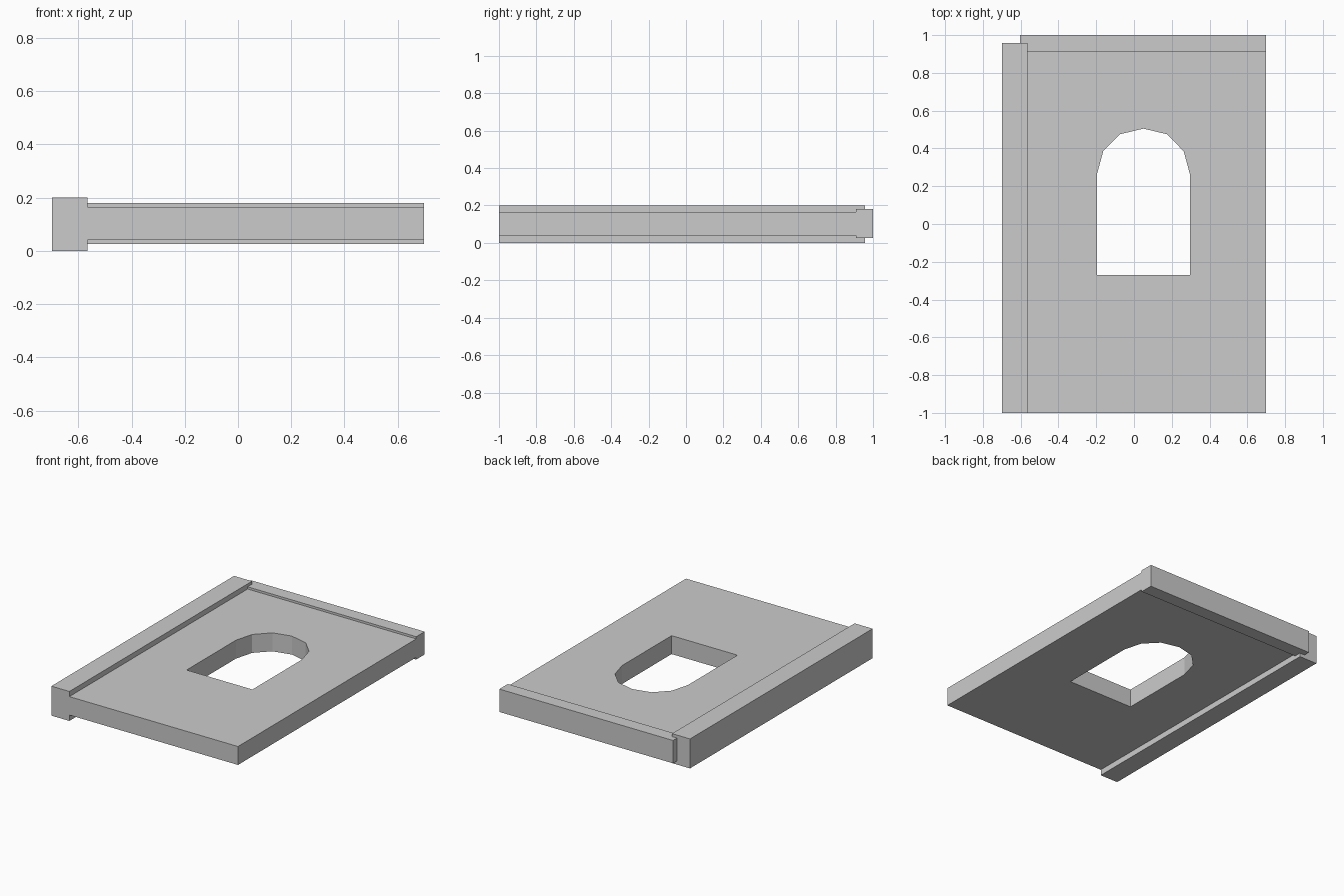
import bpy, bmesh

if "Cube" in bpy.data.objects:
    bpy.data.objects.remove(bpy.data.objects["Cube"])


def finish(name, bm):
    bmesh.ops.recalc_face_normals(bm, faces=bm.faces)
    mesh = bpy.data.meshes.new(name)
    bm.to_mesh(mesh)
    bm.free()
    obj = bpy.data.objects.new(name, mesh)
    bpy.context.collection.objects.link(obj)
    return obj


def box(name, lo, hi):
    bm = bmesh.new()
    bmesh.ops.create_cube(bm, size=1)
    for v in bm.verts:
        v.co = [(a + b) / 2 + c * (b - a) for a, b, c in zip(lo, hi, v.co)]
    return finish(name, bm)


def pierced_slab(name, loops, z0, z1):
    # fill between the outline and the opening, then extrude upwards
    bm = bmesh.new()
    edges = []
    for loop in loops:
        vs = [bm.verts.new((x, y, z0)) for x, y in loop]
        edges += [bm.edges.new((a, b)) for a, b in zip(vs, vs[1:] + vs[:1])]
    bmesh.ops.triangle_fill(bm, edges=edges, use_beauty=True, normal=(0, 0, 1))
    res = bmesh.ops.extrude_face_region(bm, geom=bm.faces[:], use_keep_orig=True)
    top = [g for g in res["geom"] if isinstance(g, bmesh.types.BMVert)]
    bmesh.ops.translate(bm, verts=top, vec=(0, 0, z1 - z0))
    return finish(name, bm)


# Wall panel with an arched window opening (right half mirrored about cx)
cx = 0.05
half = [(0.247, -0.27), (0.247, 0.26), (0.213, 0.385), (0.125, 0.475)]
window = ([(cx + x, y) for x, y in half] + [(cx, 0.505)]
          + [(cx - x, y) for x, y in reversed(half)])
outline = [(-0.565, -1), (0.7, -1), (0.7, 0.91), (-0.565, 0.91)]
pierced_slab("wall_panel", [outline, window], 0.04, 0.165)

# Thick side post and thinner top beam
box("side_post", (-0.7, -1, 0), (-0.565, 0.957, 0.2))
box("top_beam", (-0.603, 0.91, 0.025), (0.7, 1, 0.18))
